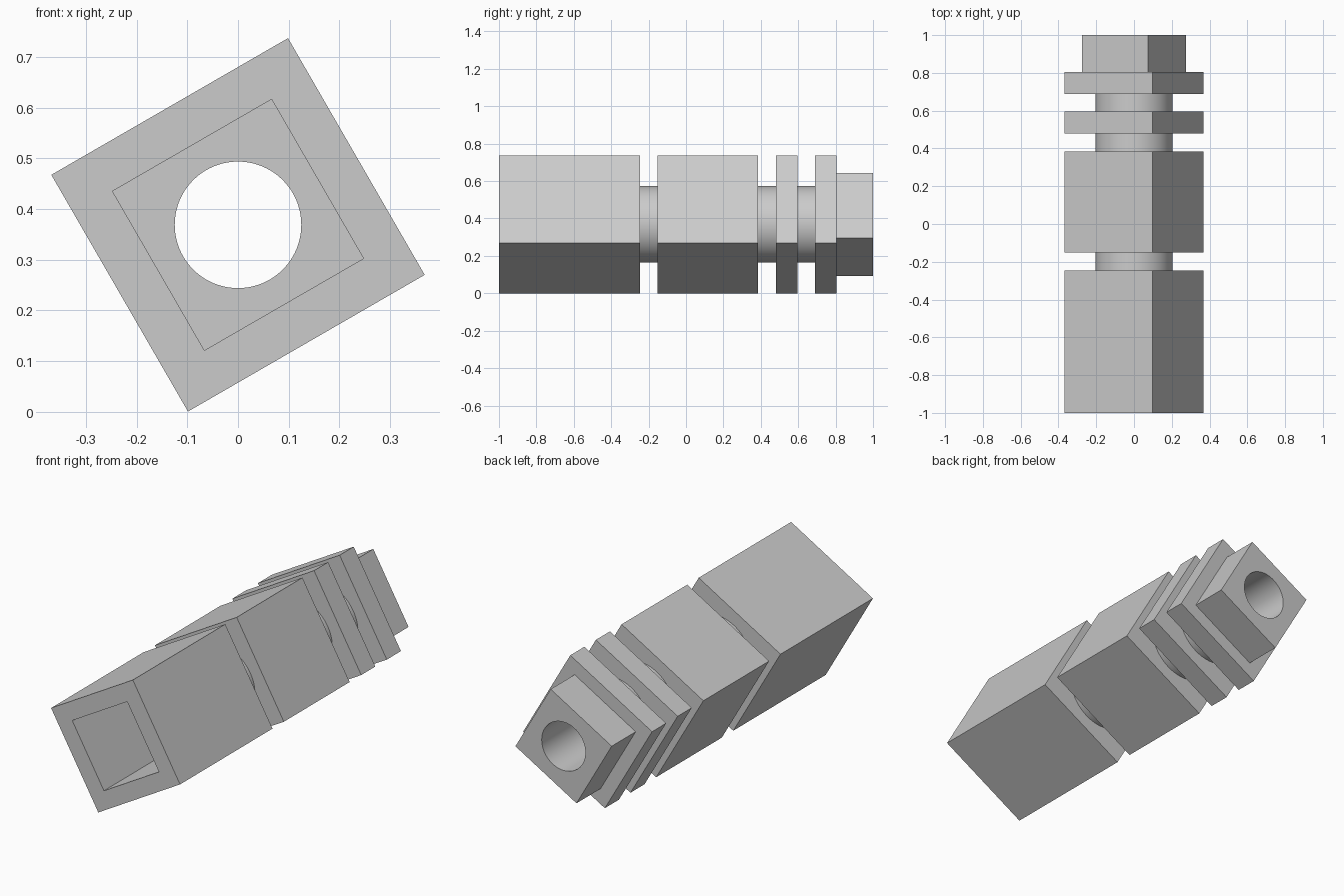
import bpy
import math

old = bpy.data.objects.get("Cube")
if old:
    bpy.data.objects.remove(old, do_unlink=True)

TILT = math.radians(-30)      # roll of the square sections about the long axis
HALF = 0.27                   # half side of the large square section
AXIS_Z = HALF * (math.cos(TILT) - math.sin(TILT))

grey = bpy.data.materials.new("plain grey")
grey.use_nodes = True
grey.diffuse_color = (0.6, 0.6, 0.6, 1)
grey.node_tree.nodes["Principled BSDF"].inputs["Base Color"].default_value = (0.6, 0.6, 0.6, 1)


def square_bar(name, half, y0, y1):
    bpy.ops.mesh.primitive_cube_add(size=2, location=(0, (y0 + y1) / 2, AXIS_Z),
                                    rotation=(0, TILT, 0))
    ob = bpy.context.object
    ob.scale = (half, (y1 - y0) / 2, half)
    ob.name = name
    ob.data.materials.append(grey)
    return ob


def round_bar(name, radius, y0, y1):
    bpy.ops.mesh.primitive_cylinder_add(vertices=96, radius=radius, depth=y1 - y0,
                                        location=(0, (y0 + y1) / 2, AXIS_Z),
                                        rotation=(math.pi / 2, 0, 0))
    ob = bpy.context.object
    ob.name = name
    ob.data.materials.append(grey)
    return ob


def combine(target, tool, operation):
    mod = target.modifiers.new(tool.name, "BOOLEAN")
    mod.operation = operation
    mod.solver = "EXACT"
    mod.object = tool
    bpy.context.view_layer.objects.active = target
    bpy.ops.object.modifier_apply(modifier=mod.name)
    bpy.data.objects.remove(tool, do_unlink=True)


# Round core that shows as the necks between the square sections
body = round_bar("grooved_square_bar", 0.204, -0.35, 0.75)

# Square sections along the core
sections = [
    ("front_block", HALF, -1.0, -0.245),
    ("middle_block", HALF, -0.152, 0.385),
    ("front_flange", HALF, 0.48, 0.595),
    ("rear_flange", HALF, 0.689, 0.804),
    ("rear_end", 0.2015, 0.77, 1.0),
]
for section in sections:
    combine(body, square_bar(*section), "UNION")

# Square socket in the front and round bore through the whole length
combine(body, square_bar("socket_cutter", 0.1815, -1.1, -0.45), "DIFFERENCE")
combine(body, round_bar("bore_cutter", 0.125, -1.2, 1.2), "DIFFERENCE")

# One colour, with smooth round surfaces and sharp edges
body.data.materials.clear()
body.data.materials.append(grey)
for poly in body.data.polygons:
    poly.material_index = 0
bpy.ops.object.select_all(action="DESELECT")
body.select_set(True)
bpy.context.view_layer.objects.active = body
bpy.ops.object.shade_smooth_by_angle(angle=math.radians(30))
